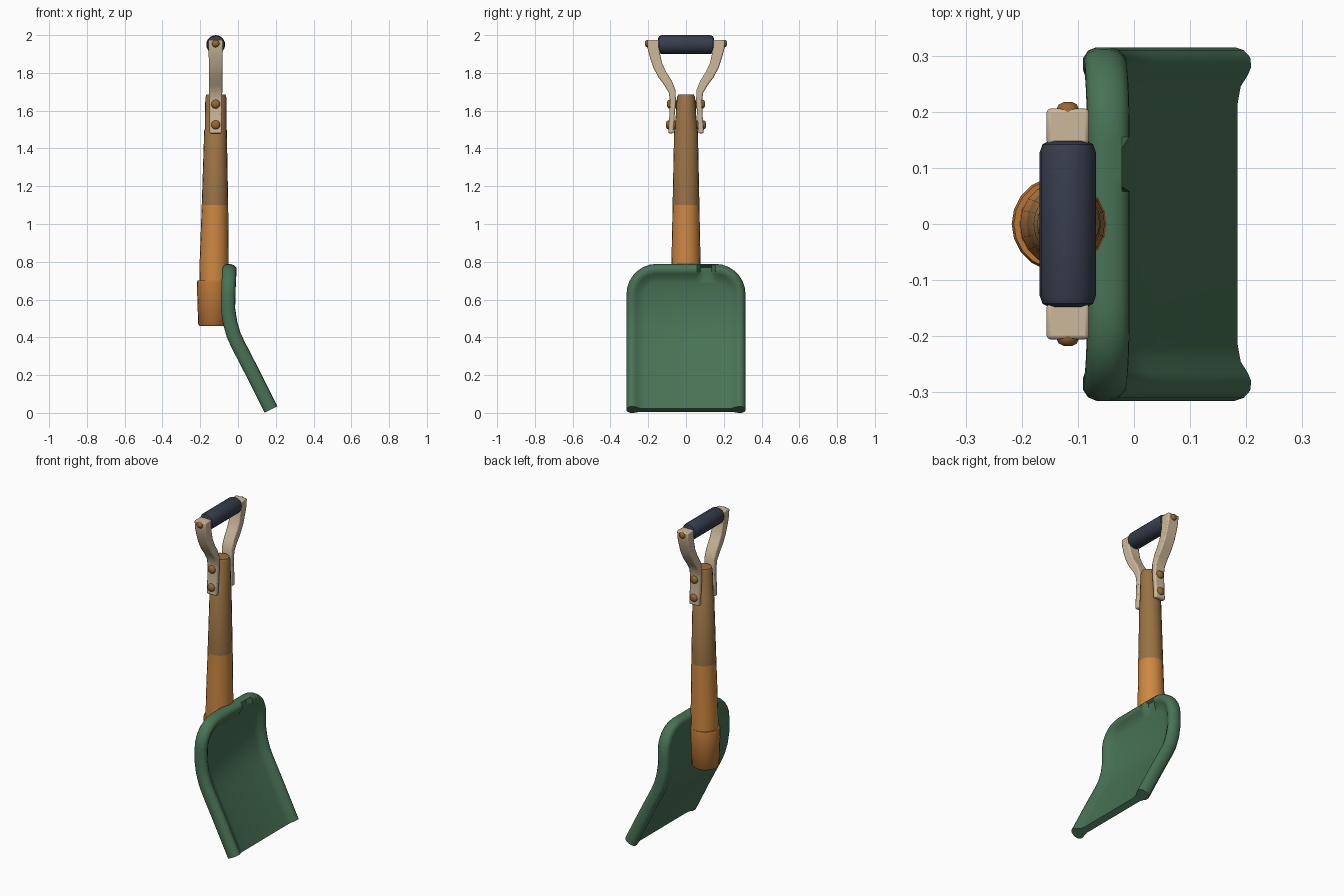
import bpy, bmesh, math
from mathutils import Vector

if "Cube" in bpy.data.objects:
    bpy.data.objects.remove(bpy.data.objects["Cube"])


def material(name, rgb):
    m = bpy.data.materials.new(name)
    lin = [((c / 255 + 0.055) / 1.055) ** 2.4 for c in rgb]
    m.diffuse_color = (*lin, 1)
    m.use_nodes = True
    m.node_tree.nodes["Principled BSDF"].inputs["Base Color"].default_value = m.diffuse_color
    return m


GREEN = material("green_paint", (72, 114, 85))
ORANGE = material("orange_wood", (206, 136, 66))
SOCKET = material("socket_orange", (184, 117, 54))
BROWN = material("brown_wood", (154, 114, 68))
BEIGE = material("beige_strap", (206, 185, 155))
NAVY = material("navy_grip", (54, 61, 76))
BRASS = material("brown_rivet", (150, 104, 52))


def make(name, bm, mats, angle=40):
    bmesh.ops.recalc_face_normals(bm, faces=bm.faces)
    me = bpy.data.meshes.new(name)
    bm.to_mesh(me)
    bm.free()
    ob = bpy.data.objects.new(name, me)
    bpy.context.collection.objects.link(ob)
    for m in mats:
        me.materials.append(m)
    bpy.ops.object.select_all(action='DESELECT')
    ob.select_set(True)
    bpy.context.view_layer.objects.active = ob
    bpy.ops.object.shade_smooth_by_angle(angle=math.radians(angle))
    return ob


def loft(name, rings, mats, point, n=20, split=None):
    """Stack elliptical rings (t, centre, r1, r2); point maps to 3D."""
    bm = bmesh.new()
    rows = [[bm.verts.new(point(t, c, r1 * math.cos(a), r2 * math.sin(a)))
             for a in [2 * math.pi * i / n for i in range(n)]]
            for t, c, r1, r2 in rings]
    for a, b in zip(rows, rows[1:]):
        for i in range(n):
            bm.faces.new((a[i], a[(i + 1) % n], b[(i + 1) % n], b[i]))
    bm.faces.new(rows[0])
    bm.faces.new(rows[-1])
    if split:
        for f in bm.faces:
            f.material_index = int(f.calc_center_median().z > split)
    return make(name, bm, mats)


# Blade: side profile of the back surface as (x, z)
PROFILE = [Vector(p) for p in [(0.14, 0), (0.045, 0.19), (-0.035, 0.345), (-0.06, 0.40),
                               (-0.080, 0.47), (-0.092, 0.55), (-0.089, 0.67), (-0.083, 0.79)]]
LENS = [0]
for p, q in zip(PROFILE, PROFILE[1:]):
    LENS.append(LENS[-1] + (q - p).length)
S = LENS[-1]


def along(s):
    s = min(max(s, 0), S)
    for i in range(len(PROFILE) - 1):
        if s <= LENS[i + 1] + 1e-6:
            f = (s - LENS[i]) / (LENS[i + 1] - LENS[i])
            return PROFILE[i].lerp(PROFILE[i + 1], f)
    return PROFILE[-1]


def bend(y, s, h):
    p = along(s)
    t = (along(s + 0.03) - along(s - 0.03)).normalized()
    return (p.x + t.y * h, y, p.y - t.x * h)


W, R = 0.315, 0.16
SIDE = sorted(LENS[1:-1] + [0.0, S - R, 0.1, 0.32])
SIDE = [s for s in SIDE if s <= S - R + 1e-6]


def ring(bm, d, h):
    left = [(-(W - d), s) for s in SIDE]
    for i in range(1, 8):
        a = math.pi / 2 * i / 7
        left.append((-(W - R) - (R - d) * math.cos(a), S - R + (R - d) * math.sin(a)))
    top = [((W - R) * (i / 8 - 1), S - d) for i in range(1, 16)]
    right = [(-y, s) for y, s in reversed(left)]
    out = []
    for y, s in left + top + right:
        notch = h > 0.04 and d > 0.015 and s > S - 0.075 and 0.06 < y < 0.15
        out.append(bm.verts.new(bend(y, s, 0.045 if notch else h)))
    return out, len(left)


bm = bmesh.new()
SECTION = [(0.10, 0.050), (0.07, 0.056), (0.05, 0.070), (0.035, 0.077), (0.018, 0.075),
           (0.005, 0.062), (0, 0.045), (0, 0.025), (0.006, 0.010), (0.02, 0.001),
           (0.04, 0.001), (0.06, 0.008), (0.09, 0.013)]
rings = []
for d, h in SECTION:
    r, k = ring(bm, d, h)
    rings.append(r)
for a, b in zip(rings, rings[1:]):
    for i in range(len(a) - 1):
        bm.faces.new((a[i], a[i + 1], b[i + 1], b[i]))
for r in (rings[0], rings[-1]):
    n = len(r)
    for i in range(k - 2):
        bm.faces.new((r[i], r[i + 1], r[n - 2 - i], r[n - 1 - i]))
    bm.faces.new(r[k - 2:n - k + 2])
bm.faces.new([r[0] for r in rings] + [r[-1] for r in reversed(rings)])
make("blade", bm, [GREEN], 45)


def upright(z, cx, a, b):
    return (cx + a, b, z)


def across(y, cz, a, b):
    return (-0.118, 0, 0) and (-0.118 + a, y, cz + b)


# Wooden shaft with flattened top, and the socket behind the blade
loft("shaft", [(0.55, -0.128, 0.078, 0.078), (0.80, -0.126, 0.077, 0.077),
               (1.10, -0.122, 0.070, 0.071), (1.495, -0.119, 0.060, 0.063),
               (1.50, -0.118, 0.058, 0.059), (1.67, -0.117, 0.056, 0.048),
               (1.685, -0.117, 0.050, 0.042)], [ORANGE, BROWN], upright, split=1.1)
loft("socket", [(0.46, -0.133, 0.070, 0.070), (0.47, -0.133, 0.078, 0.078),
                (0.69, -0.133, 0.085, 0.085), (0.70, -0.133, 0.081, 0.081)],
     [SOCKET], upright)

# Hand grip
loft("grip", [(-0.148, 1.95, 0.034, 0.034), (-0.142, 1.95, 0.045, 0.045),
              (-0.128, 1.95, 0.050, 0.050), (0.128, 1.95, 0.050, 0.050),
              (0.142, 1.95, 0.045, 0.045), (0.148, 1.95, 0.034, 0.034)], [NAVY], across)

# Curved straps: centre line (y, z, thickness), mirrored to both sides
STRAP = [(0.080, 1.48, 0.028), (0.075, 1.56, 0.028), (0.069, 1.65, 0.030), (0.073, 1.70, 0.038),
         (0.094, 1.745, 0.046), (0.125, 1.79, 0.050), (0.150, 1.84, 0.052), (0.164, 1.89, 0.056),
         (0.172, 1.93, 0.062), (0.174, 1.975, 0.064)]
for side, label in ((-1, "left"), (1, "right")):
    bm = bmesh.new()
    rows = []
    for i, (y, z, w) in enumerate(STRAP):
        a, b = STRAP[max(i - 1, 0)], STRAP[min(i + 1, len(STRAP) - 1)]
        t = Vector((b[0] - a[0], b[1] - a[1])).normalized()
        if i in (0, len(STRAP) - 1):
            t = Vector((0, 1))
        hx = 0.033 + 0.005 * i / 9
        rows.append([bm.verts.new((-0.118 + u * hx, side * (y + v * w / 2 * t.y), z - v * w / 2 * t.x))
                     for u, v in ((-1, -1), (1, -1), (1, 1), (-1, 1))])
    for a, b in zip(rows, rows[1:]):
        for i in range(4):
            bm.faces.new((a[i], a[(i + 1) % 4], b[(i + 1) % 4], b[i]))
    bm.faces.new(rows[0])
    bm.faces.new(rows[-1])
    ob = make(label + "_strap", bm, [BEIGE])
    bev = ob.modifiers.new("soft_edges", 'BEVEL')
    bev.width, bev.segments = 0.007, 2
    bev.limit_method, bev.angle_limit = 'ANGLE', math.radians(50)
    # Rivets through the straps and the grip ends
    for j, (y, z, r) in enumerate(((0.106, 1.525, 0.024), (0.101, 1.635, 0.024), (0.217, 1.955, 0.020))):
        loft(f"{label}_rivet_{j + 1}", [(side * (y - 0.05), z, r, r), (side * (y - 0.012), z, r, r),
                                        (side * (y - 0.004), z, r * 0.8, r * 0.8),
                                        (side * y, z, r * 0.4, r * 0.4)], [BRASS], across, n=12)
